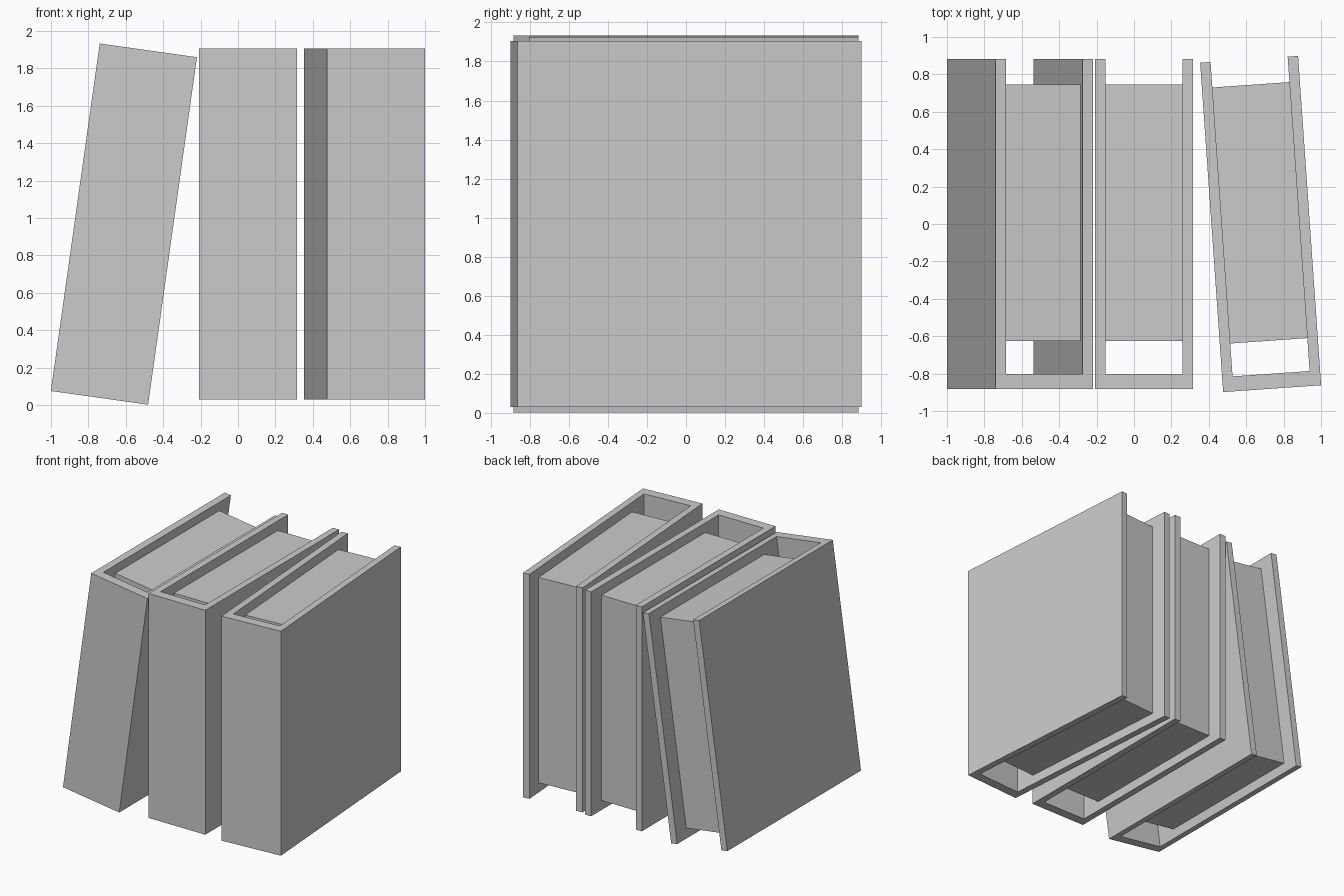
import bpy, bmesh
from math import radians

if "Cube" in bpy.data.objects:
    bpy.data.objects.remove(bpy.data.objects["Cube"])

W, D, H = 0.525, 1.765, 1.876      # book width, depth, height
BOARD, SPINE = 0.056, 0.08         # cover board and spine thickness
PAGE_Y = (-0.626, 0.746)           # page block front and back
PAGE_INSET = 0.08                  # recess of pages at top and bottom


def prism(name, outline, height):
    """Extrude a flat outline, centred on z = 0."""
    bm = bmesh.new()
    face = bm.faces.new([bm.verts.new((x, y, -height / 2)) for x, y in outline])
    top = bmesh.ops.extrude_face_region(bm, geom=[face])
    verts = [v for v in top["geom"] if isinstance(v, bmesh.types.BMVert)]
    bmesh.ops.translate(bm, verts=verts, vec=(0, 0, height))
    bmesh.ops.recalc_face_normals(bm, faces=bm.faces)
    mesh = bpy.data.meshes.new(name)
    bm.to_mesh(mesh)
    bm.free()
    obj = bpy.data.objects.new(name, mesh)
    bpy.context.collection.objects.link(obj)
    return obj


def book(name, x, tilt=0, turn=0):
    w, d, i = W / 2, D / 2, W / 2 - BOARD
    # U-shaped cover: two boards joined by the spine
    cover = prism(name + "_cover",
                  [(-w, -d), (w, -d), (w, d), (i, d), (i, SPINE - d),
                   (-i, SPINE - d), (-i, d), (-w, d)], H)
    # Page block held between the boards
    y0, y1 = PAGE_Y
    pages = prism(name + "_pages",
                  [(-i, y0), (i, y0), (i, y1), (-i, y1)], H - 2 * PAGE_INSET)
    for part in (cover, pages):
        part.location = (x, 0, 0.967)
        part.rotation_euler = (0, radians(tilt), radians(turn))


# Leaning, upright and turned books
book("left_book", -0.61, tilt=8)
book("middle_book", 0.053)
book("right_book", 0.677, turn=4)
